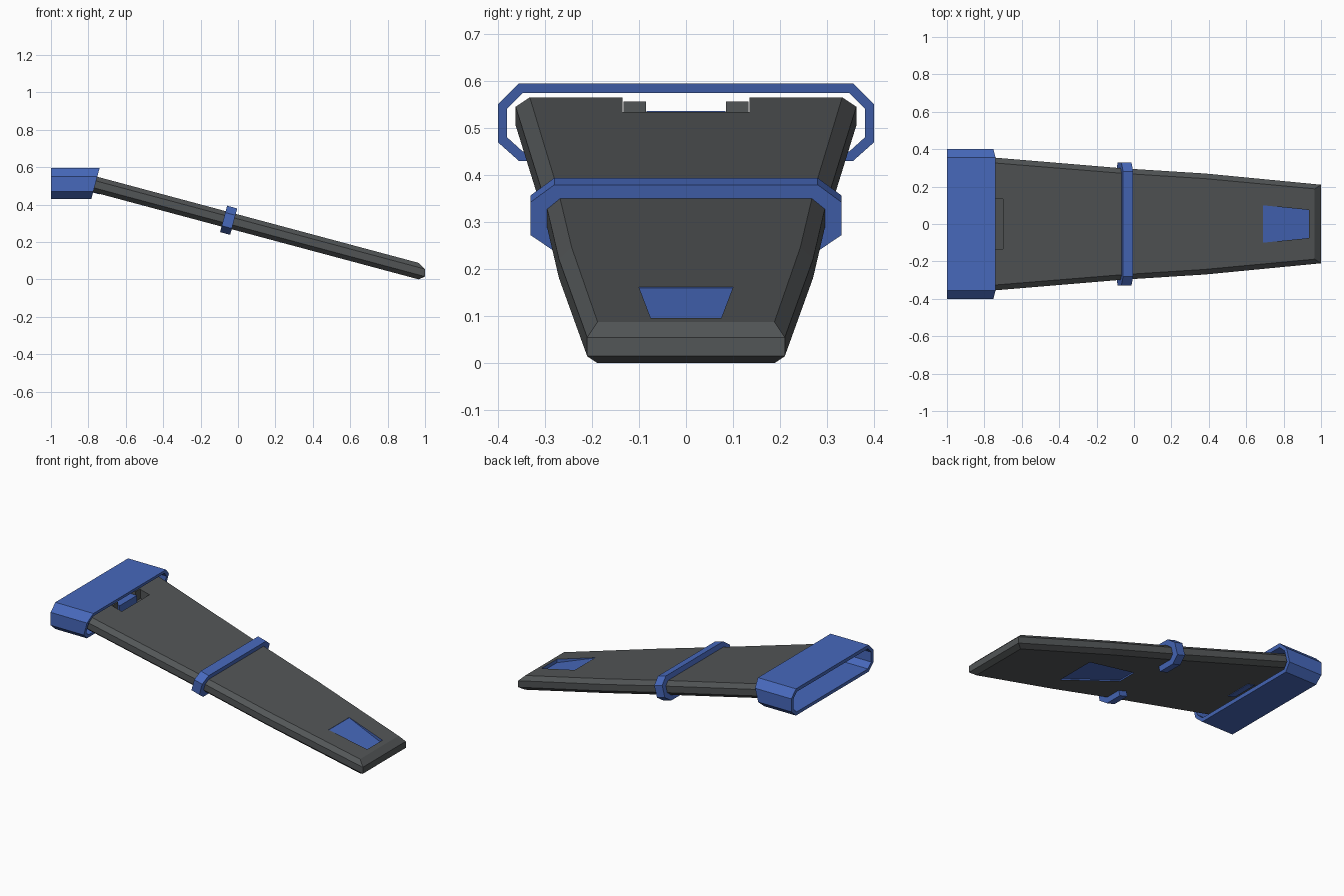
import bpy, bmesh, math

cube = bpy.data.objects.get("Cube")
if cube:
    bpy.data.objects.remove(cube, do_unlink=True)


def material(name, rgb):
    m = bpy.data.materials.new(name)
    m.use_nodes = True
    m.diffuse_color = (*rgb, 1)
    m.node_tree.nodes["Principled BSDF"].inputs["Base Color"].default_value = (*rgb, 1)
    return m


GREY = material("charcoal grey", (0.085, 0.092, 0.095))
BLUE = material("trim blue", (0.063, 0.14, 0.5))
TILT = math.radians(15)


def slope(x, y, h):
    """Point at height h from the middle of the sloping panel."""
    return (x, y, 0.035 + math.tan(TILT) * (1 - x) + h)


def loft(name, loops, index, close=False):
    """Skin a row of matching loops; cap the ends unless the row is closed."""
    bm = bmesh.new()
    rows = [[bm.verts.new(p) for p in loop] for loop in loops]
    pairs = list(zip(rows, rows[1:]))
    if close:
        pairs.append((rows[-1], rows[0]))
    else:
        bm.faces.new(rows[0])
        bm.faces.new(rows[-1])
    n = len(rows[0])
    for a, b in pairs:
        for i in range(n):
            j = (i + 1) % n
            bm.faces.new((a[i], a[j], b[j], b[i]))
    bmesh.ops.recalc_face_normals(bm, faces=bm.faces)
    for f in bm.faces:
        f.material_index = index
    mesh = bpy.data.meshes.new(name)
    bm.to_mesh(mesh)
    bm.free()
    for m in (GREY, BLUE):
        mesh.materials.append(m)
    ob = bpy.data.objects.new(name, mesh)
    bpy.context.collection.objects.link(ob)
    return ob


def mirrored(half):
    """Outline from its +y half."""
    return half + [(a, -b) for a, b in reversed(half)]


def slab(name, outline, low, high, index):
    """Prism following the slope; low and high are functions of x."""
    return loft(name, [[slope(x, y, f(x)) for x, y in outline] for f in (low, high)], index)


# Tapered panel with chamfered rim
rim = mirrored([(1, 0.21), (0.38, 0.27), (-0.05, 0.297), (-0.83, 0.362)])
face = mirrored([(0.966, 0.188), (0.375, 0.243), (-0.05, 0.27), (-0.815, 0.332)])
panel = loft("panel", [[slope(x, y, h) for x, y in loop] for loop, h in
                       ((face, -0.044), (rim, -0.02), (rim, 0.02), (face, 0.044))], 0)


def cut(cutter):
    mod = panel.modifiers.new("recess", "BOOLEAN")
    mod.operation = "DIFFERENCE"
    mod.solver = "EXACT"
    mod.object = cutter
    bpy.context.view_layer.objects.active = panel
    bpy.ops.object.modifier_apply(modifier=mod.name)
    bpy.data.objects.remove(cutter, do_unlink=True)


# Ramped blue recess near the narrow end
cut(slab("tip_recess_cutter", mirrored([(0.69, 0.1), (0.935, 0.075)]),
         lambda x: 0.042 - (x - 0.69) * 0.08, lambda x: 0.08, 1))
# Shallow blue recess on the underside
cut(slab("under_recess_cutter", mirrored([(0.42, 0.125), (0.05, 0.06)]),
         lambda x: -0.08, lambda x: -0.036, 1))
# Latch notch at the wide end
cut(slab("notch_cutter", mirrored([(-0.7, 0.135), (-0.9, 0.135)]),
         lambda x: -0.01, lambda x: 0.08, 0))

# Latch lugs, tab and underside plate
for side, y0, y1 in (("left", 0.085, 0.133), ("right", -0.133, -0.085)):
    slab("latch_lug_" + side, [(-0.82, y0), (-0.82, y1), (-0.76, y1), (-0.76, y0)],
         lambda x: -0.015, lambda x: 0.05 + (x + 0.76) * 0.27, 0)
slab("latch_tab", mirrored([(-0.82, 0.084), (-0.75, 0.084)]),
     lambda x: -0.015, lambda x: 0.03 + (x + 0.76) * 0.27, 1)
slab("latch_under_plate", mirrored([(-0.79, 0.085), (-0.74, 0.085)]),
     lambda x: -0.047, lambda x: -0.04, 1)


def band(name, outer, inner, place, close):
    """Strap whose section joins an outer and an inner outline."""
    loops = [[place(0, *o), place(1, *o), place(1, *i), place(0, *i)]
             for o, i in zip(outer, inner)]
    return loft(name, loops, 1, close)


def both_sides(half):
    return half + [(-y, z) for y, z in reversed(half)]


# Eight-sided collar, square at one end and raked at the other
def collar_place(end, y, z):
    return (-0.74 - (0.595 - z) * math.tan(TILT) if end else -1, y, z)


band("collar", both_sides([(0.355, 0.43), (0.4, 0.47), (0.4, 0.55), (0.355, 0.595)]),
     both_sides([(0.347, 0.45), (0.38, 0.48), (0.38, 0.541), (0.347, 0.574)]),
     collar_place, True)


# Clip around the middle, open underneath
def clip_place(end, y, h):
    u = 0.028 if end else -0.028
    c, s = math.cos(TILT), math.sin(TILT)
    return (-0.05 + u * c + h * s, y, 0.316 - u * s + h * c)


band("clip", both_sides([(0.17, -0.073), (0.28, -0.073), (0.33, -0.038), (0.33, 0.035), (0.28, 0.073)]),
     both_sides([(0.17, -0.04), (0.265, -0.04), (0.295, -0.02), (0.295, 0.02), (0.265, 0.04)]),
     clip_place, False)
